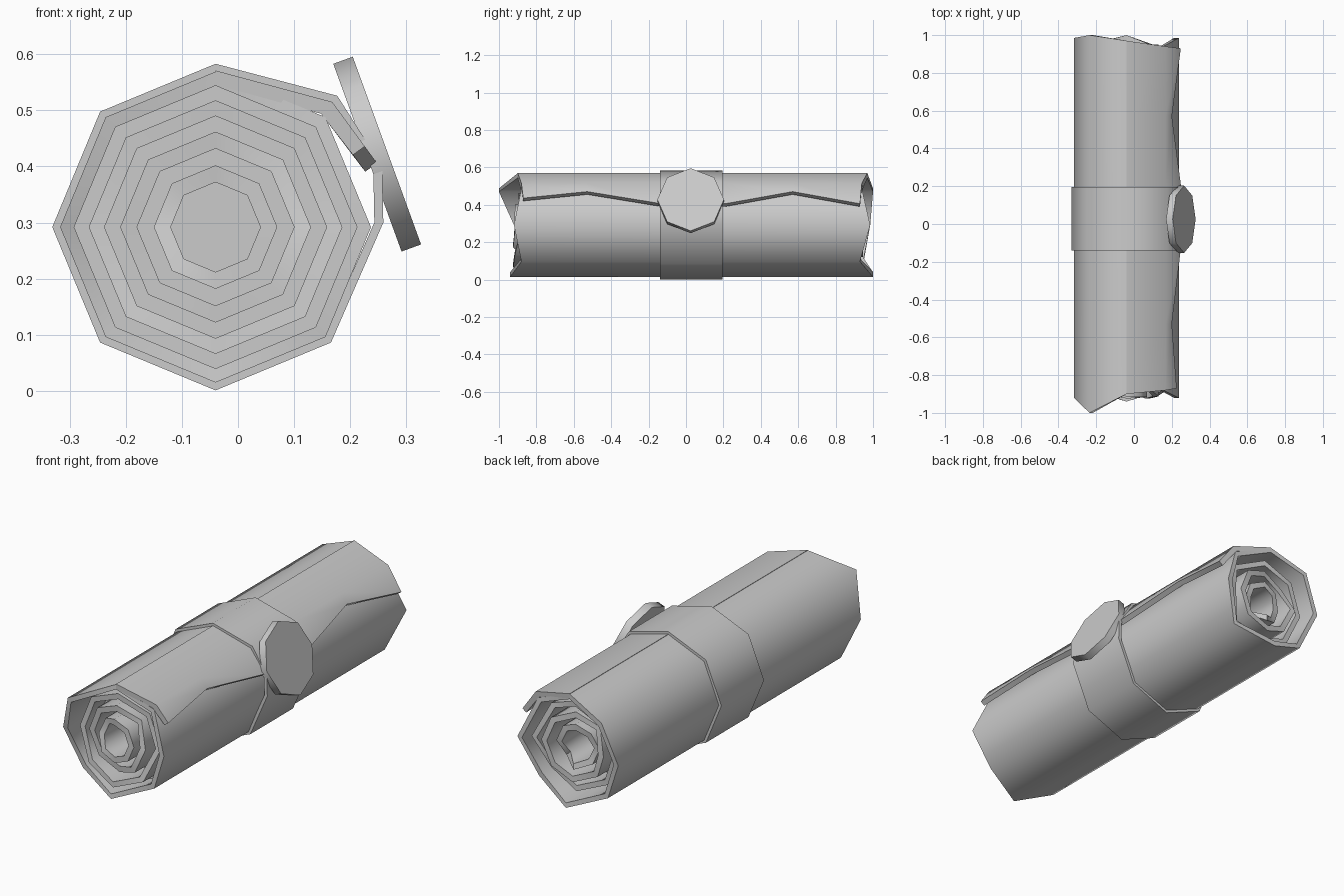
import bpy, bmesh, math, random
from mathutils import Vector, Matrix

if "Cube" in bpy.data.objects:
    bpy.data.objects.remove(bpy.data.objects["Cube"])

random.seed(4)
CX, CZ = -0.04, 0.292
FRONT = [-.92, -.88, -.90, -1.0, -.92, -.88, -.94, -.88]
BACK = [.985, .94, .97, 1.0, .985, .95, 1.0, .93]


def finish(bm, name, angle=50):
    bmesh.ops.recalc_face_normals(bm, faces=bm.faces)
    mesh = bpy.data.meshes.new(name)
    bm.to_mesh(mesh)
    bm.free()
    ob = bpy.data.objects.new(name, mesh)
    bpy.context.collection.objects.link(ob)
    bpy.ops.object.select_all(action='DESELECT')
    bpy.context.view_layer.objects.active = ob
    ob.select_set(True)
    bpy.ops.object.shade_smooth_by_angle(angle=math.radians(angle))
    return ob


def octagon(r, ys):
    return [(CX + r * math.cos(i * math.pi / 4), ys[i],
             CZ + r * math.sin(i * math.pi / 4)) for i in range(8)]


def loft(bm, rings, closed=False, cap=True):
    vs = [[bm.verts.new(p) for p in ring] for ring in rings]
    n = len(vs[0])
    pairs = list(zip(vs, vs[1:])) + ([(vs[-1], vs[0])] if closed else [])
    for a, b in pairs:
        for i in range(n):
            j = (i + 1) % n
            bm.faces.new((a[i], a[j], b[j], b[i]))
    if cap and not closed:
        bm.faces.new(vs[0])
        bm.faces.new(vs[-1])


def end_rings(edge, sign):
    """Paper layers at one end, from the outside in, with recessed gaps."""
    rings, radii = [], [.277, .252, .226, .198, .17, .14, .11, .08]
    ys = edge
    for k in range(0, 8, 2):
        if k:
            ys = [sign * (.905 + (.025 if sign > 0 else 0) + random.uniform(-.05, .025))
                  for _ in range(8)]
        floor = [sign * (.78 - .01 * k)] * 8
        rings += [octagon(radii[k], ys), octagon(radii[k + 1], ys),
                  octagon(radii[k + 1], floor)]
        if k < 6:
            rings.append(octagon(radii[k + 2], floor))
    return rings


# Rolled paper
bm = bmesh.new()
loft(bm, end_rings(FRONT, -1)[::-1] + end_rings(BACK, 1))
finish(bm, "rolled_paper")

# Loose outer flap with a wavy edge
bm = bmesh.new()
corner, low_out = Vector((.168, .515)), Vector((.25, .403))
top, inner = Vector((CX, CZ + .279)), Vector((.148, .494))
slope = (low_out - corner).normalized()
thick = Vector((slope.y, -slope.x)) * .026
rings = []
for t, reach in [(0, .098), (.19, .055), (.41, .135), (.60, .135), (.80, .055), (1, .135)]:
    edge = corner + slope * reach
    profile = [top, corner, edge, edge + thick, inner, top - Vector((0, .025))]
    span = [(-.90, .97), (-.88, .94), (-.87, .93), (-.87, .93), (-.88, .94), (-.90, .97)]
    rings.append([(p.x, a + (b - a) * t, p.y) for p, (a, b) in zip(profile, span)])
loft(bm, rings)
finish(bm, "paper_flap")

# Band wrapped around the roll and flap
bm = bmesh.new()


def band_ring(r, y, d):
    pts = octagon(r, [y] * 8)
    pts[1] = (.177 - d, y, .526 - d)
    pts.insert(1, (.257 - d, y, .40))
    pts[0] = (.259 - d, y, .30)
    return pts


loft(bm, [band_ring(.291, -.14, 0), band_ring(.291, .195, 0),
          band_ring(.274, .195, .016), band_ring(.274, -.14, .016)], closed=True)
finish(bm, "band")

# Tilted octagonal seal
bm = bmesh.new()
bmesh.ops.create_cone(bm, cap_ends=True, segments=8, radius1=.178, radius2=.178, depth=.037)
points = max(v.co.x for v in bm.verts) > .17
if not points:
    bmesh.ops.rotate(bm, verts=bm.verts, matrix=Matrix.Rotation(math.pi / 8, 3, 'Z'))
bmesh.ops.rotate(bm, verts=bm.verts, matrix=Matrix.Rotation(math.radians(70), 3, 'Y'))
bmesh.ops.translate(bm, verts=bm.verts, vec=(.248, .025, .422))
finish(bm, "seal")
